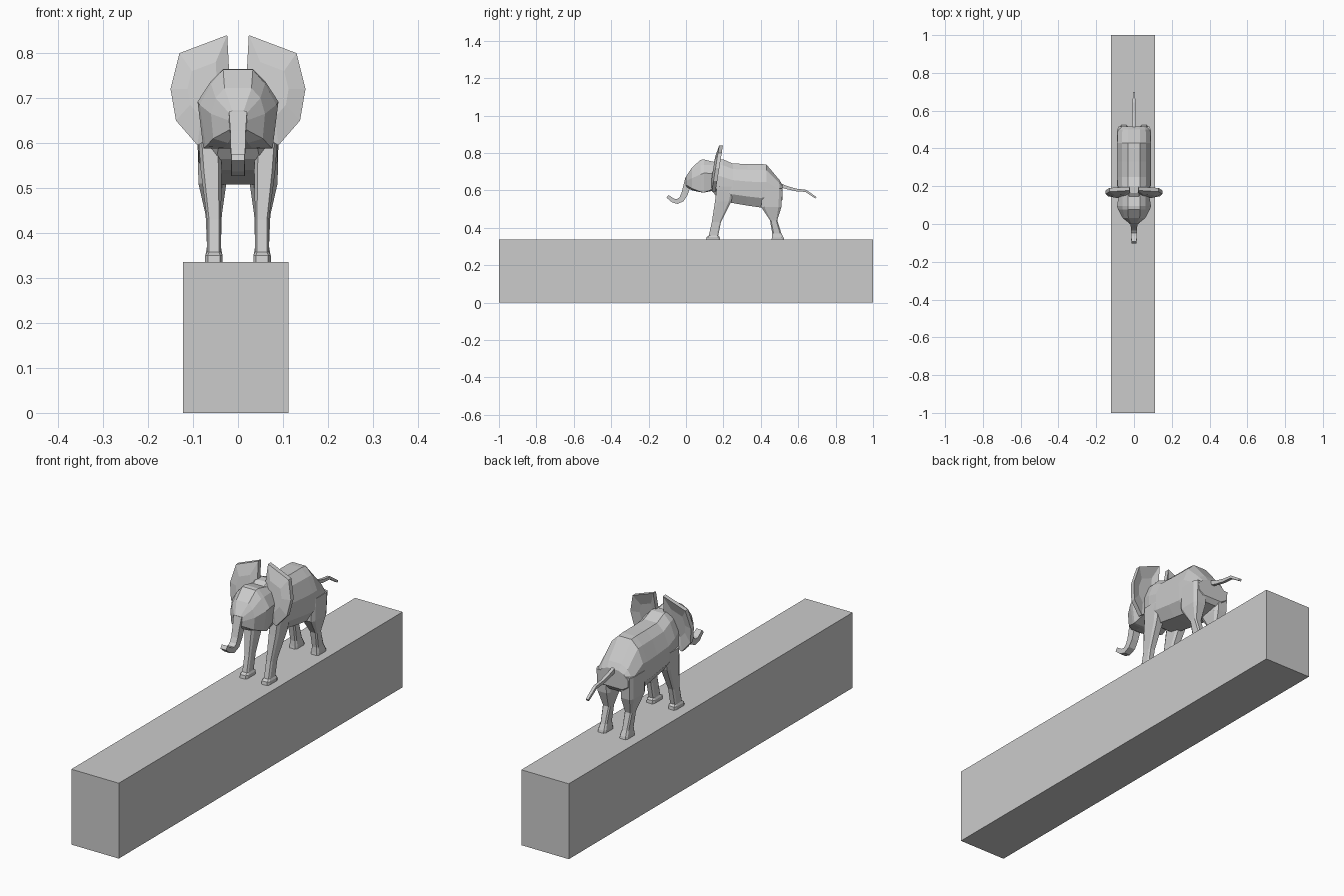
import bpy, bmesh
from mathutils import Vector

grey = bpy.data.materials.new("stone grey")
grey.diffuse_color = (0.6, 0.6, 0.6, 1)


def finish(name, bm):
    bmesh.ops.recalc_face_normals(bm, faces=bm.faces)
    me = bpy.data.meshes.new(name)
    bm.to_mesh(me)
    bm.free()
    me.materials.append(grey)
    ob = bpy.data.objects.new(name, me)
    bpy.context.collection.objects.link(ob)
    return ob


def loft(name, rings):
    """Skin a row of equal-length rings and cap both ends."""
    bm = bmesh.new()
    vs = [[bm.verts.new(p) for p in r] for r in rings]
    n = len(vs[0])
    for a, b in zip(vs, vs[1:]):
        for i in range(n):
            j = (i + 1) % n
            bm.faces.new((a[i], a[j], b[j], b[i]))
    bm.faces.new(vs[0])
    bm.faces.new(vs[-1])
    return finish(name, bm)


def mirrored(half, y):
    """Closed symmetric ring at y from (x, z) points, top to bottom."""
    return [(x, y, z) for x, z in half] + [(-x, y, z) for x, z in reversed(half)]


def tube(name, path):
    """Rectangular tube along (y, z, half width, half thickness) points."""
    rings = []
    for i, (y, z, w, t) in enumerate(path):
        a, b = path[max(i - 1, 0)], path[min(i + 1, len(path) - 1)]
        d = Vector((0, b[0] - a[0], b[1] - a[1])).normalized()
        n = Vector((0, -d.z, d.y)) * t
        c, s = Vector((0, y, z)), Vector((w, 0, 0))
        rings.append([c + s + n, c - s + n, c - s - n, c + s - n])
    return loft(name, rings)


# long plinth
bm = bmesh.new()
bmesh.ops.create_cube(bm, size=1)
for v in bm.verts:
    v.co = (v.co.x * 0.234 - 0.005, v.co.y * 2, (v.co.z + 0.5) * 0.336)
finish("plinth", bm)

# body: y, bottom, top, half width
body = [(0.12, 0.62, 0.735, 0.06), (0.165, 0.565, 0.765, 0.078),
        (0.20, 0.54, 0.765, 0.086), (0.25, 0.532, 0.743, 0.09),
        (0.33, 0.518, 0.741, 0.09), (0.40, 0.508, 0.741, 0.09),
        (0.43, 0.515, 0.738, 0.089), (0.50, 0.53, 0.655, 0.086),
        (0.515, 0.55, 0.63, 0.075)]
rings = []
for y, b, t, w in body:
    h = t - b
    rings.append(mirrored([(w * 0.36, t), (w * 0.72, t - h * 0.14),
                           (w, t - h * 0.42), (w * 0.98, b + h * 0.22),
                           (w * 0.62, b)], y))
loft("body", rings)

# head: back, brow, face, trunk root
loft("head", [
    mirrored([(0.033, 0.75), (0.06, 0.735), (0.08, 0.69), (0.07, 0.61), (0.03, 0.60)], 0.155),
    mirrored([(0.033, 0.765), (0.062, 0.735), (0.09, 0.692), (0.077, 0.588), (0.03, 0.588)], 0.095),
    mirrored([(0.033, 0.763), (0.06, 0.732), (0.085, 0.685), (0.072, 0.592), (0.03, 0.59)], 0.078),
    mirrored([(0.030, 0.722), (0.05, 0.70), (0.060, 0.665), (0.055, 0.61), (0.022, 0.60)], 0.032),
    mirrored([(0.013, 0.672), (0.018, 0.665), (0.020, 0.65), (0.018, 0.63), (0.012, 0.62)], -0.001)])

# trunk and tail
tube("trunk", [(0.016, 0.665, 0.02, 0.02), (0.004, 0.62, 0.017, 0.019),
               (-0.009, 0.578, 0.016, 0.017), (-0.024, 0.552, 0.016, 0.015),
               (-0.047, 0.540, 0.015, 0.013), (-0.07, 0.546, 0.015, 0.011),
               (-0.099, 0.568, 0.014, 0.009)])
tube("tail", [(0.50, 0.628, 0.008, 0.01), (0.545, 0.613, 0.007, 0.008),
              (0.59, 0.602, 0.007, 0.007), (0.64, 0.597, 0.007, 0.006),
              (0.695, 0.560, 0.006, 0.005)])

# legs: z, front y, back y, inner x, outer x
front_leg = [(0.335, 0.107, 0.182, 0.034, 0.073), (0.350, 0.110, 0.180, 0.034, 0.073),
             (0.358, 0.122, 0.172, 0.038, 0.069), (0.43, 0.138, 0.187, 0.038, 0.069),
             (0.54, 0.155, 0.242, 0.036, 0.083), (0.62, 0.165, 0.26, 0.04, 0.089)]
rear_leg = [(0.335, 0.457, 0.525, 0.034, 0.073), (0.347, 0.459, 0.522, 0.034, 0.073),
            (0.37, 0.461, 0.510, 0.038, 0.069), (0.44, 0.449, 0.488, 0.036, 0.072),
            (0.51, 0.402, 0.510, 0.026, 0.088), (0.61, 0.405, 0.515, 0.03, 0.09)]
# ear outline (x, z)
ear = [(0.024, 0.84), (0.13, 0.80), (0.15, 0.72), (0.138, 0.65), (0.09, 0.595),
       (0.065, 0.61), (0.035, 0.68), (0.02, 0.765)]

for side, s in (("left", 1), ("right", -1)):
    for part, rows in (("front_leg", front_leg), ("rear_leg", rear_leg)):
        rings = []
        for z, y0, y1, x0, x1 in rows:
            cy, cx, ry, rx = (y0 + y1) / 2, (x0 + x1) / 2, (y1 - y0) / 2, (x1 - x0) / 2
            k = 0.7
            rings.append([(s * (cx + u * rx), cy + v * ry, z) for u, v in
                          ((1, k), (k, 1), (-k, 1), (-1, k), (-1, -k), (-k, -1), (k, -1), (1, -k))])
        loft(f"{side}_{part}", rings)

    # ear plate leaning back, bulging forward in the middle
    bm = bmesh.new()

    def layer(off):
        def pt(x, z, f=0):
            return bm.verts.new((s * x, 0.148 + 0.16 * (z - 0.6) + off - f, z))
        rim = [pt(x, z) for x, z in ear]
        mid = [pt(0.075 + (x - 0.075) * 0.5, 0.72 + (z - 0.72) * 0.5, 0.012) for x, z in ear]
        for i in range(len(ear)):
            j = (i + 1) % len(ear)
            bm.faces.new((rim[i], rim[j], mid[j], mid[i]))
        bm.faces.new(mid)
        return rim
    a, b = layer(-0.009), layer(0.011)
    for i in range(len(ear)):
        j = (i + 1) % len(ear)
        bm.faces.new((a[i], a[j], b[j], b[i]))
    finish(f"{side}_ear", bm)
